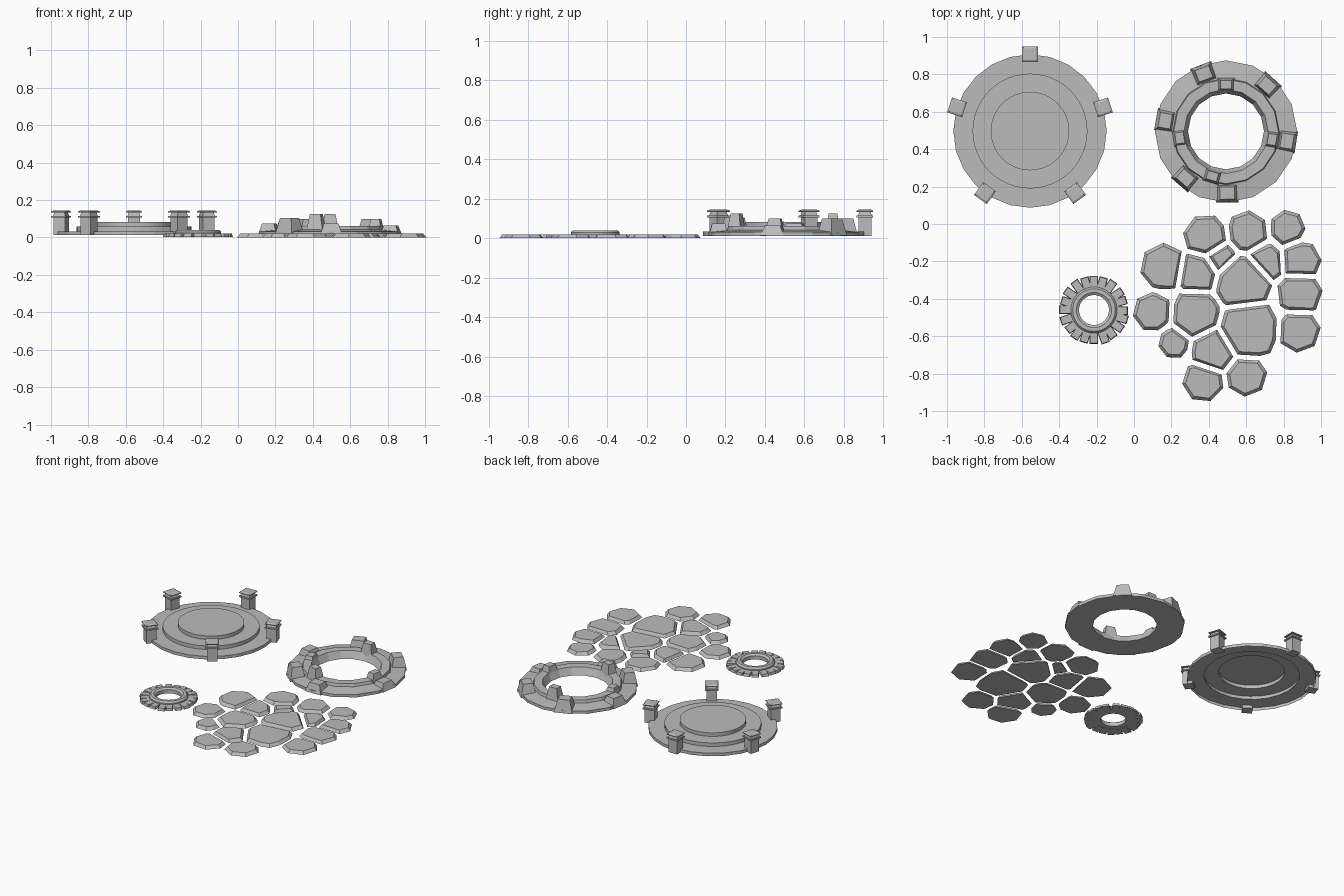
import bpy, bmesh, math, random
from mathutils import Matrix, Vector

if "Cube" in bpy.data.objects:
    bpy.data.objects.remove(bpy.data.objects["Cube"])
random.seed(4)

stone_mat = bpy.data.materials.new("grey_stone")
stone_mat.use_nodes = True
GREY = (0.5, 0.5, 0.5, 1)
stone_mat.diffuse_color = GREY
stone_mat.node_tree.nodes["Principled BSDF"].inputs["Base Color"].default_value = GREY


def finish(name, bm, location=(0, 0)):
    bmesh.ops.remove_doubles(bm, verts=bm.verts, dist=1e-5)
    bmesh.ops.recalc_face_normals(bm, faces=bm.faces)
    mesh = bpy.data.meshes.new(name)
    bm.to_mesh(mesh)
    bm.free()
    mesh.materials.append(stone_mat)
    obj = bpy.data.objects.new(name, mesh)
    obj.location = (*location, 0)
    bpy.context.collection.objects.link(obj)
    return obj


def lathe(name, profile, segments, location, closed=False):
    """Revolve a (radius, height) profile about the vertical axis."""
    bm = bmesh.new()
    verts = [bm.verts.new((r, 0, z)) for r, z in profile]
    pairs = list(zip(verts, verts[1:]))
    if closed:
        pairs.append((verts[-1], verts[0]))
    edges = [bm.edges.new(p) for p in pairs]
    bmesh.ops.spin(bm, geom=verts + edges, cent=(0, 0, 0), axis=(0, 0, 1),
                   angle=math.tau, steps=segments, use_duplicate=False)
    return finish(name, bm, location)


def block(bm, angle, radius, size, z0, z1, taper=1.0):
    """Tapered block set at a polar position; size is (radial, tangential)."""
    turn = Matrix.Rotation(math.radians(angle), 4, 'Z')
    for v in bmesh.ops.create_cube(bm, size=1)["verts"]:
        top = v.co.z > 0
        k = taper if top else 1
        v.co = turn @ Vector((radius + v.co.x * size[0] * k,
                              v.co.y * size[1] * k, z1 if top else z0))


# Stepped round platform, open underneath
PLATFORM = (-0.556, 0.497)
tiers = [("platform_base", 0.41, 0.303, 0.012, 0.033, 24),
         ("platform_middle_step", 0.307, 0.208, 0.033, 0.058, 48),
         ("platform_top_step", 0.21, 0, 0.058, 0.083, 48)]
for name, outer, inner, low, high, segments in tiers:
    lathe(name, [(outer, low), (outer, high), (inner, high)], segments, PLATFORM)

# Five capped pillars around the rim
for i in range(5):
    bm = bmesh.new()
    for width, low, high, taper in [(0.066, 0.012, 0.106, 1), (0.084, 0.106, 0.115, 1),
                                    (0.068, 0.115, 0.134, 0.85), (0.084, 0.134, 0.139, 1),
                                    (0.084, 0.139, 0.145, 0.75)]:
        block(bm, 90 + 72 * i, 0.41, (width, width), low, high, taper)
    finish(f"pillar_{i + 1}", bm, PLATFORM)

# Raised stone ring with an open middle
RING = (0.492, 0.495)
lathe("ring_wall", [(0.38, 0.012), (0.38, 0.032), (0.285, 0.042), (0.28, 0.062),
                    (0.225, 0.062), (0.203, 0.012)], 16, RING, closed=True)

# Broken blocks standing on the ring
bm = bmesh.new()
for angle, height in [(111, 0.1), (48, 0.1), (-9, 0.065), (-89, 0.075), (229, 0.105), (170, 0.075)]:
    block(bm, angle, 0.33, (0.1, 0.12), 0.013, height, 0.65)
finish("outer_blocks", bm, RING)
bm = bmesh.new()
for angle, height in [(90, 0.125), (-10, 0.1), (188, 0.085), (253, 0.125)]:
    block(bm, angle, 0.25, (0.07, 0.09), 0.04, height, 0.65)
finish("inner_blocks", bm, RING)

# Small hearth: rounded rim with stones radiating from it
HEARTH = (-0.214, -0.46)
rim = lathe("hearth_rim", [(0.124, 0.004), (0.124, 0.028), (0.114, 0.04), (0.094, 0.04),
                           (0.08, 0.03), (0.08, 0.004)], 32, HEARTH, closed=True)
bm = bmesh.new()
for i in range(20):
    block(bm, 18 * i + random.uniform(-2, 2), 0.15 + random.uniform(-0.004, 0.004),
          (0.07, 0.046), 0.002, 0.02, 0.88)
finish("hearth_stones", bm, HEARTH)

# Paving stones: centre x, centre y, reach
paving = [(0.385, -0.07, 0.115), (0.605, -0.04, 0.105), (0.82, -0.02, 0.09),
          (0.16, -0.23, 0.12), (0.335, -0.26, 0.115), (0.455, -0.18, 0.09),
          (0.705, -0.21, 0.1), (0.89, -0.2, 0.105), (0.585, -0.32, 0.15),
          (0.885, -0.37, 0.115), (0.1, -0.47, 0.1), (0.33, -0.48, 0.13),
          (0.615, -0.56, 0.16), (0.88, -0.57, 0.11), (0.215, -0.635, 0.08),
          (0.425, -0.675, 0.12), (0.37, -0.84, 0.105), (0.6, -0.81, 0.105)]
GAP = 0.013
stones = bmesh.new()
for x, y, reach in paving:
    bm = bmesh.new()
    here = Vector((x, y, 0))
    spot = Matrix.Translation(here) @ Matrix.Rotation(random.uniform(0, math.tau), 4, 'Z')
    bmesh.ops.create_circle(bm, cap_ends=True, segments=7, radius=reach * 1.08, matrix=spot)
    # Trim the slab where it would meet each neighbour
    for nx, ny, other in paving:
        away = Vector((nx, ny, 0)) - here
        dist = away.length
        if dist < 1e-4 or dist > reach + other + 0.1:
            continue
        away.normalize()
        cut = (dist ** 2 + reach ** 2 - other ** 2) / (2 * dist) - GAP
        bmesh.ops.bisect_plane(bm, geom=bm.verts[:] + bm.edges[:] + bm.faces[:],
                               plane_co=here + away * cut, plane_no=away, clear_outer=True)
    outline = [v.co.copy() for v in bm.faces[:][0].verts]
    bm.free()
    # Raise it into a slab with sloping sides
    middle = sum(outline, Vector()) / len(outline)
    low = [stones.verts.new(p) for p in outline]
    high = [stones.verts.new(middle + (p - middle) * (1 - 0.018 / (p - middle).length)
                             + Vector((0, 0, 0.02))) for p in outline]
    stones.faces.new(high)
    stones.faces.new(low[::-1])
    for i in range(len(low)):
        j = (i + 1) % len(low)
        stones.faces.new((low[i], low[j], high[j], high[i]))
finish("paving_stones", stones)

# Soften only the shallow facets of the hearth rim
bpy.ops.object.select_all(action='DESELECT')
rim.select_set(True)
bpy.context.view_layer.objects.active = rim
bpy.ops.object.shade_smooth_by_angle(angle=math.radians(30))
